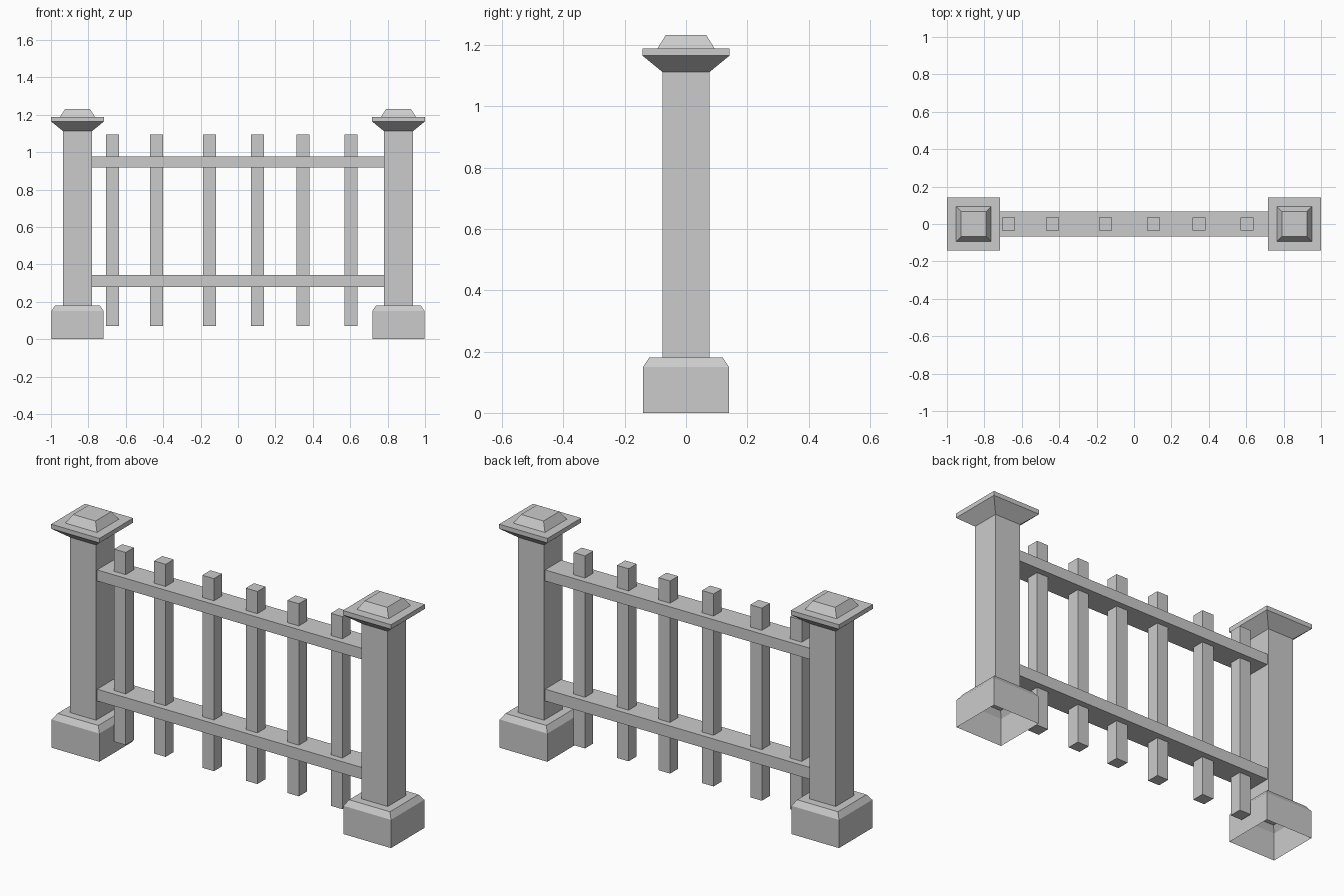
import bpy, bmesh

if "Cube" in bpy.data.objects:
    bpy.data.objects.remove(bpy.data.objects["Cube"])


def finish(name, bm):
    mesh = bpy.data.meshes.new(name)
    bm.to_mesh(mesh)
    bm.free()
    obj = bpy.data.objects.new(name, mesh)
    bpy.context.collection.objects.link(obj)
    return obj


def square_loft(name, x, profile):
    """Stack square rings (half width, z); capped on top, open underneath."""
    bm = bmesh.new()
    rings = [[bm.verts.new((x + sx * h, sy * h, z))
              for sx, sy in ((-1, -1), (1, -1), (1, 1), (-1, 1))]
             for h, z in profile]
    for low, high in zip(rings, rings[1:]):
        for i in range(4):
            j = (i + 1) % 4
            bm.faces.new((low[i], low[j], high[j], high[i]))
    bm.faces.new(rings[-1])
    return finish(name, bm)


def box(name, x0, x1, half_y, z0, z1):
    bm = bmesh.new()
    bmesh.ops.create_cube(bm, size=1)
    bmesh.ops.scale(bm, vec=(x1 - x0, 2 * half_y, z1 - z0), verts=bm.verts)
    bmesh.ops.translate(bm, vec=((x0 + x1) / 2, 0, (z0 + z1) / 2), verts=bm.verts)
    return finish(name, bm)


# Posts: hollow plinth, shaft, flared cap and stepped top in one profile
POST_PROFILE = [(0.14, 0), (0.14, 0.15), (0.12, 0.18), (0.077, 0.18),
                (0.077, 1.112), (0.142, 1.165), (0.142, 1.189),
                (0.093, 1.189), (0.066, 1.232)]
for side, x in (("left", -0.858), ("right", 0.858)):
    square_loft(side + "_post", x, POST_PROFILE)

# Horizontal rails between the posts
for level, z0, z1 in (("lower", 0.279, 0.342), ("upper", 0.917, 0.976)):
    box(level + "_rail", -0.783, 0.783, 0.068, z0, z1)

# Unevenly spaced balusters passing through the rails
for i, x in enumerate((-0.671, -0.436, -0.152, 0.104, 0.348, 0.604)):
    box(f"baluster_{i + 1}", x - 0.034, x + 0.034, 0.034, 0.07, 1.094)
